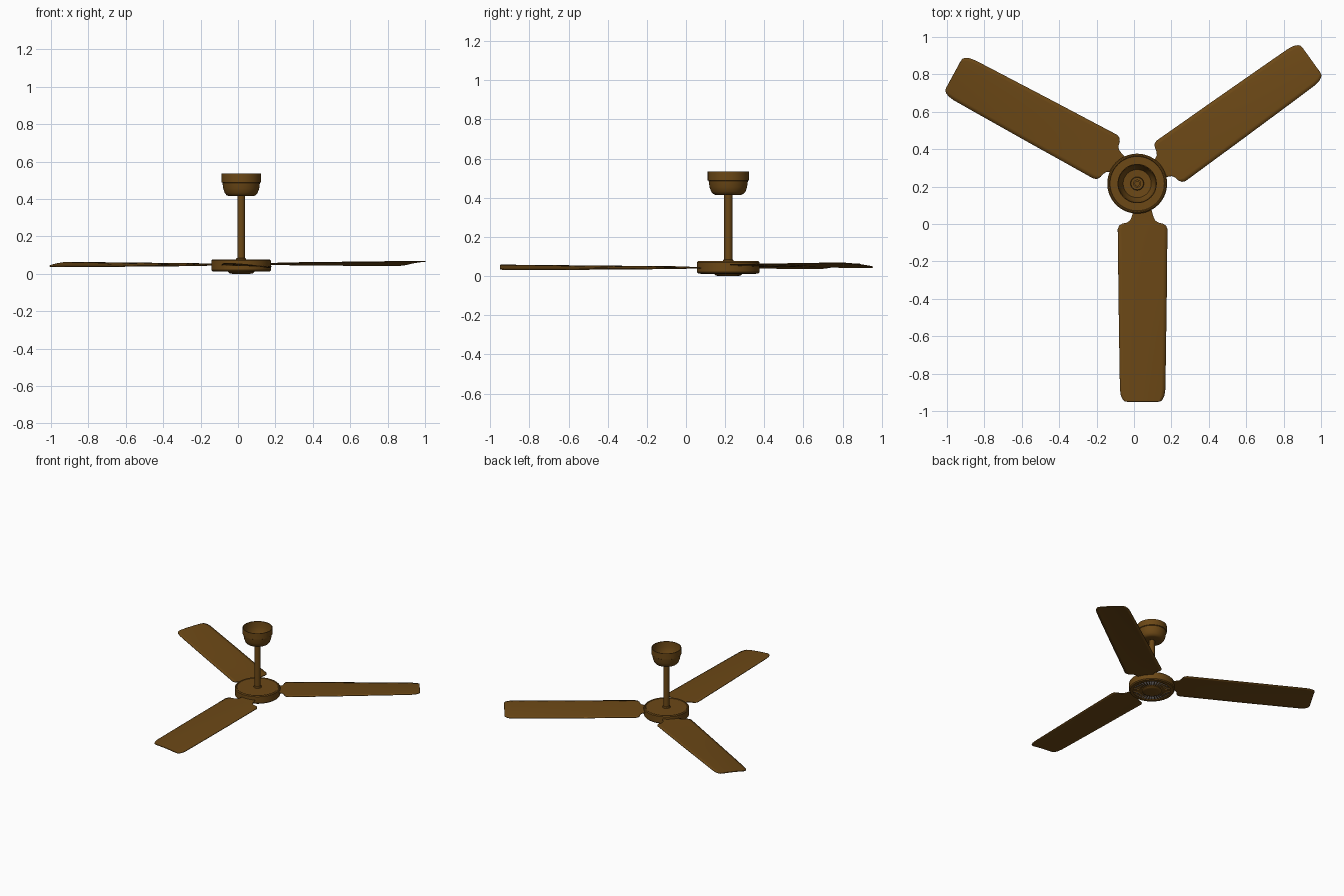
import bpy, bmesh, math

if "Cube" in bpy.data.objects:
    bpy.data.objects.remove(bpy.data.objects["Cube"])

HUB = (0.017, 0.216)


def make_mat(name, color):
    m = bpy.data.materials.new(name)
    m.diffuse_color = color
    m.use_nodes = True
    m.node_tree.nodes["Principled BSDF"].inputs["Base Color"].default_value = m.diffuse_color
    return m


BROWN = make_mat("brown", (0.15, 0.065, 0.008, 1))
GREY = make_mat("light_grey", (0.55, 0.5, 0.52, 1))


def finish(name, bm, mat, location):
    bmesh.ops.recalc_face_normals(bm, faces=bm.faces)
    me = bpy.data.meshes.new(name)
    bm.to_mesh(me)
    bm.free()
    me.materials.append(mat)
    ob = bpy.data.objects.new(name, me)
    ob.location = location
    bpy.context.collection.objects.link(ob)
    bpy.ops.object.select_all(action='DESELECT')
    bpy.context.view_layer.objects.active = ob
    ob.select_set(True)
    bpy.ops.object.shade_smooth_by_angle(angle=math.radians(35))
    return ob


def lathe(name, profile, mat=BROWN, n=64):
    """Spin an (r, z) profile about the hub axis."""
    bm = bmesh.new()
    vs = [bm.verts.new((r, 0, z)) for r, z in profile]
    es = [bm.edges.new(p) for p in zip(vs, vs[1:])]
    bmesh.ops.spin(bm, geom=vs + es, cent=(0, 0, 0), axis=(0, 0, 1),
                   angle=math.tau, steps=n, use_duplicate=False)
    bmesh.ops.remove_doubles(bm, verts=bm.verts, dist=1e-5)
    return finish(name, bm, mat, (*HUB, 0))


# Motor housing with a recess in its underside
lathe("motor_housing", [(0, .073), (.145, .073), (.148, .077), (.154, .076), (.16, .07),
                        (.16, .02), (.154, .013), (.132, .011), (.130, .022), (0, .022)])
lathe("vent_plate", [(.06, .019), (.131, .019)], GREY)
lathe("bottom_cap", [(0, 0), (.05, .0), (.064, .003), (.07, .009), (.07, .022)])

# Radial vent ribs between cap and rim
bm = bmesh.new()
for i in range(36):
    a = math.tau * i / 36
    u, w = (math.cos(a), math.sin(a)), (-math.sin(a), math.cos(a))
    geo = bmesh.ops.create_cube(bm, size=1)["verts"]
    for v in geo:
        r, t, z = .1 + v.co.x * .064, v.co.y * .004, .016 + v.co.z * .008
        v.co = (u[0] * r + w[0] * t, u[1] * r + w[1] * t, z)
finish("vent_ribs", bm, BROWN, (*HUB, 0))

# Down rod with collars, and the open ceiling cup
lathe("down_rod", [(0, .07), (.021, .07), (.021, .455), (.012, .455), (.012, .44), (0, .44)], n=32)
lathe("rod_collar", [(.02, .085), (.026, .082), (.028, .073)], n=32)
lathe("cup_collar", [(.02, .445), (.033, .445), (.036, .44), (.036, .425)], n=32)
lathe("ceiling_cup", [(.018, .415), (.066, .415), (.078, .42), (.088, .432), (.096, .455),
                      (.1, .486), (.105, .489), (.105, .535), (.1, .535), (.099, .49),
                      (.09, .46), (.075, .428), (.018, .425)])

# Blade outline: distance along the blade, half width
OUTLINE = [(.10, .048), (.136, .047), (.175, .057), (.198, .068), (.209, .085), (.214, .108),
           (.224, .125), (.243, .133), (.4, .131), (.6, .129), (.8, .126), (1.0, .123),
           (1.10, .121), (1.135, .116), (1.155, .106), (1.164, .096), (1.167, .08)]
COLS = 12


def blade(name, angle, lateral, shift, height):
    """Twisted, slightly arched blade pointing out along an angle in degrees."""
    bm = bmesh.new()
    rows = []
    for s, half in OUTLINE:
        k = max(0, (s - .2) / .967)
        row = []
        for i in range(COLS + 1):
            t = (2 * i / COLS - 1) * half
            z = -t * (.03 + .07 * k) + .006 * k * (1 - (t / .133) ** 2)
            row.append(bm.verts.new((s + shift, t + lateral, z)))
        rows.append(row)
    for a, b in zip(rows, rows[1:]):
        for i in range(COLS):
            bm.faces.new((a[i], b[i], b[i + 1], a[i + 1]))
    ob = finish(name, bm, BROWN, (*HUB, height))
    ob.rotation_euler.z = math.radians(angle)
    mod = ob.modifiers.new("thickness", 'SOLIDIFY')
    mod.thickness, mod.offset = .005, 0


blade("blade_front", -90, .029, 0, .043)
blade("blade_right", 35.7, -.007, -.025, .054)
blade("blade_left", 151.5, -.045, -.025, .048)
